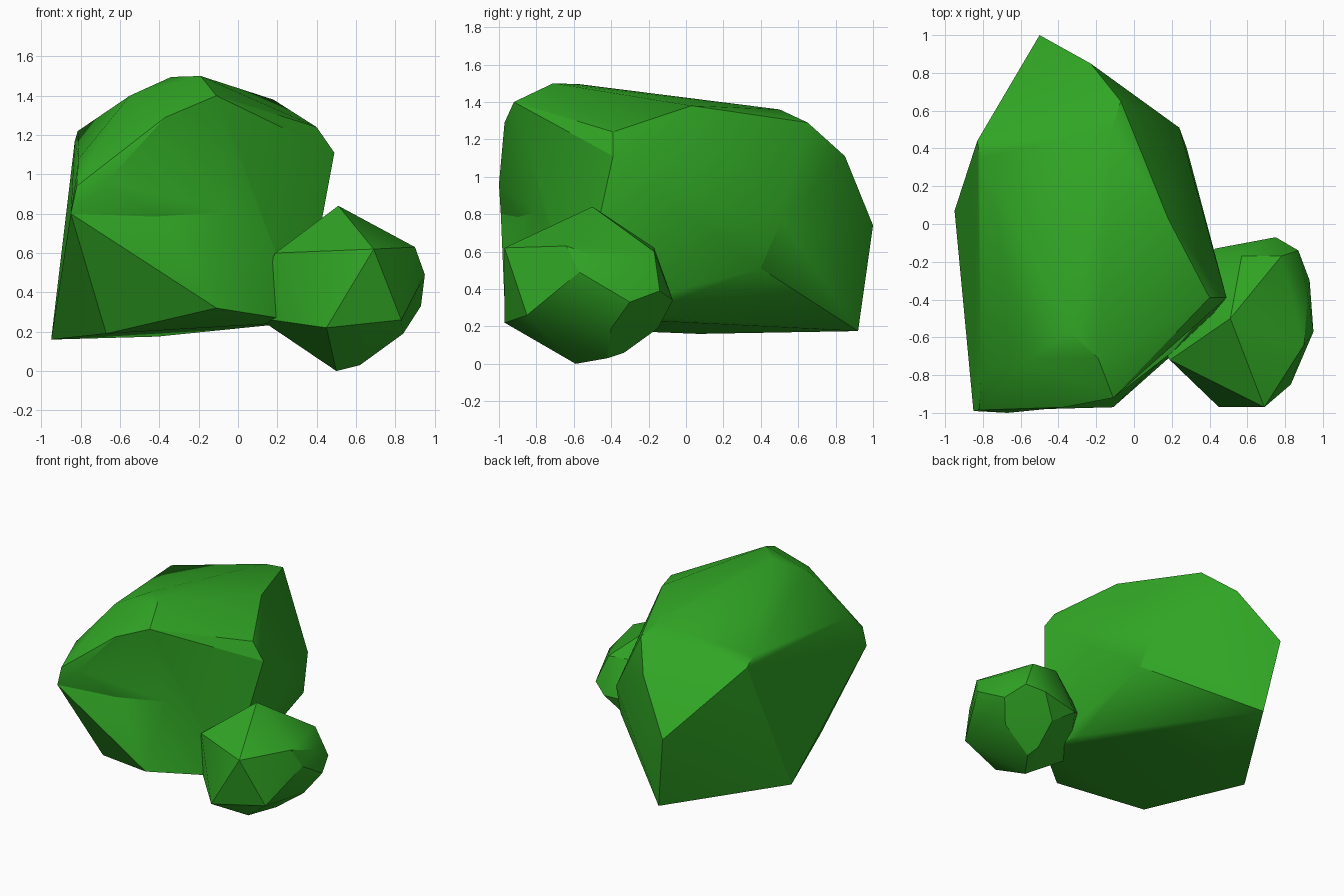
import bpy, bmesh, math

if "Cube" in bpy.data.objects:
    bpy.data.objects.remove(bpy.data.objects["Cube"])

green = bpy.data.materials.new("leaf_green")
green.diffuse_color = (0.03, 0.38, 0.018, 1)
green.use_nodes = True
green.node_tree.nodes["Principled BSDF"].inputs["Base Color"].default_value = green.diffuse_color


def hull(name, pts):
    """Faceted solid wrapped around a handful of corner points."""
    bm = bmesh.new()
    for p in pts:
        bm.verts.new(p)
    res = bmesh.ops.convex_hull(bm, input=bm.verts)
    junk = {g for g in res["geom_interior"] + res["geom_unused"]
            if isinstance(g, bmesh.types.BMVert)}
    bmesh.ops.delete(bm, geom=list(junk), context='VERTS')
    bmesh.ops.recalc_face_normals(bm, faces=bm.faces)
    me = bpy.data.meshes.new(name)
    bm.to_mesh(me)
    bm.free()
    ob = bpy.data.objects.new(name, me)
    bpy.context.collection.objects.link(ob)
    me.materials.append(green)
    return ob


def smooth(ob):
    bpy.ops.object.select_all(action='DESELECT')
    ob.select_set(True)
    bpy.context.view_layer.objects.active = ob
    bpy.ops.object.shade_smooth_by_angle(angle=math.radians(28))


# Large clump: corners shared by its upper and lower masses
shared = [
    (-.95, .07, .16), (-.41, .92, .175), (-.67, -.69, .19), (.27, -.28, .255),
    (.33, -.58, .25), (-.50, 1.0, .74), (-.83, .44, 1.17), (-.815, .35, 1.22),
    (-.23, .85, 1.11), (-.07, .65, 1.29), (-.12, .50, 1.36),
    (.24, .51, .77), (.28, .40, .51), (.18, .03, 1.38),
    (.40, -.39, 1.24), (.49, -.39, 1.11),
    (-.85, -.99, .80), (-.40, -.88, .82), (-.04, -.80, .81),
]
# Overhanging brow at the front
brow = [
    (-.82, -.985, .94), (-.81, -.82, 1.08),
    (-.55, -.71, 1.40), (-.34, -.57, 1.495), (-.19, -.71, 1.50),
    (-.11, -.92, 1.40), (-.37, -.97, 1.29), (-.67, -1.0, .96),
]
# Front foot
foot = [(-.11, -.97, .32)]

big = hull("large_bush", shared + brow)
low = hull("lower_mass", shared + foot)
mod = big.modifiers.new("union", 'BOOLEAN')
mod.operation = 'UNION'
mod.solver = 'EXACT'
mod.object = low
bpy.context.view_layer.objects.active = big
bpy.ops.object.modifier_apply(modifier=mod.name)
bpy.data.objects.remove(low)
smooth(big)

# Small clump at the front right
small = hull("small_bush", [
    (.51, -.50, .84), (.69, -.97, .62), (.45, -.97, .22), (.83, -.85, .26),
    (.90, -.64, .63), (.95, -.57, .49), (.93, -.30, .33), (.92, -.38, .54),
    (.87, -.14, .39), (.75, -.07, .34), (.57, -.17, .62), (.78, -.17, .60),
    (.19, -.72, .60), (.13, -.62, .48), (.10, -.60, .27), (.50, -.59, 0),
    (.62, -.42, .03), (.60, -.33, .06), (.84, -.40, .19), (.62, -.15, .19),
    (.43, -.13, .32), (.25, -.30, .45),
])
smooth(small)
